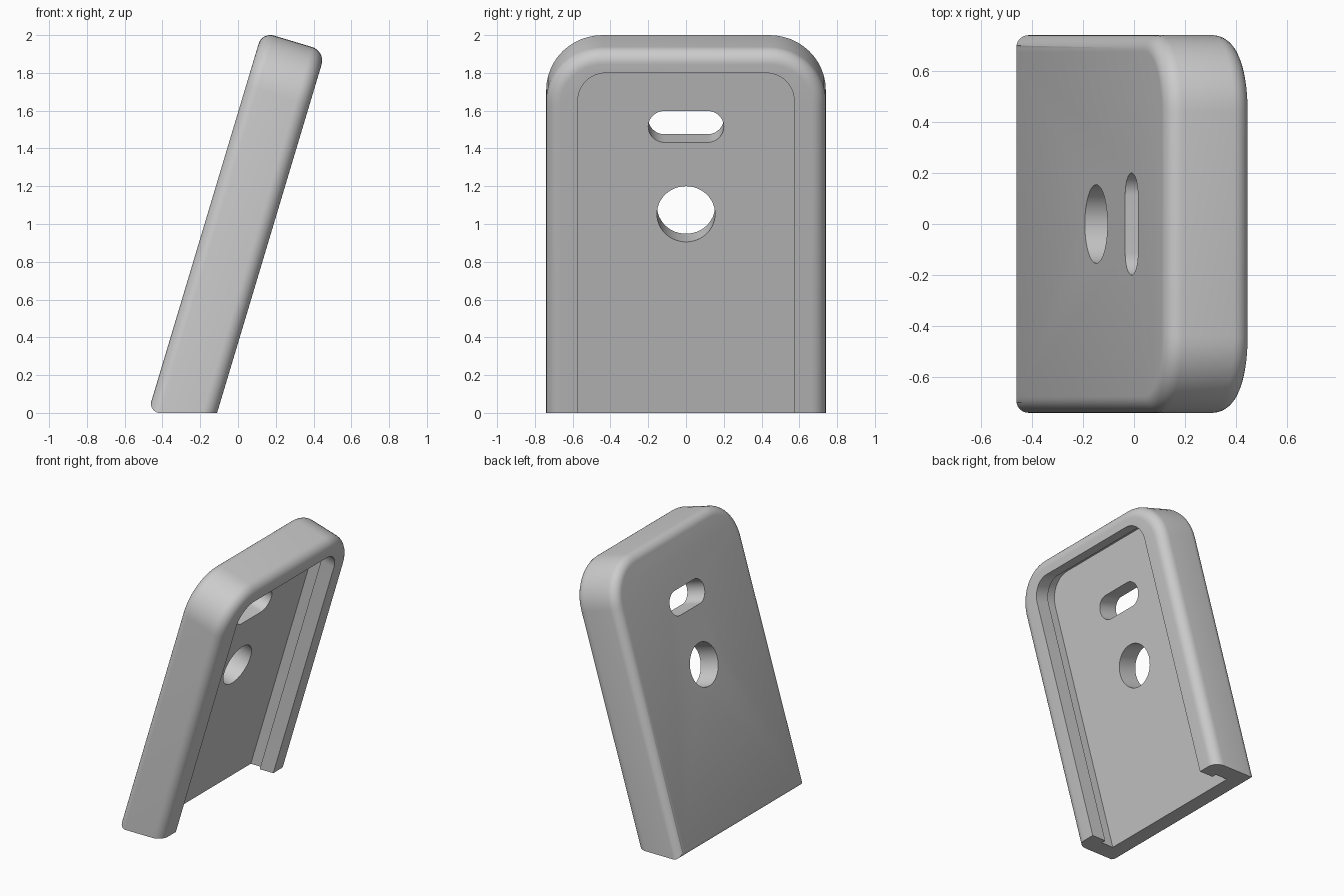
import bpy, bmesh, math
from mathutils import Vector

if "Cube" in bpy.data.objects:
    bpy.data.objects.remove(bpy.data.objects["Cube"])

TILT = math.radians(16.7)
C, S = math.cos(TILT), math.sin(TILT)
BACK, FRONT, TOP, HALF = -0.457, -0.106, 1.968, 0.74
FLOOR = BACK + 0.15        # inner face of the back plate
LIP = FRONT - 0.107        # underside of the retaining lip


def place(u, v, w):
    """Slab coordinates (thickness, width, length) to tilted world space."""
    return Vector((u * C + w * S, v, -u * S + w * C))


def arch(half, top, r, bottom=-0.5, n=12):
    """Straight-sided outline with two rounded upper corners."""
    pts = [(-half, bottom), (half, bottom)]
    for side, start in ((1, 0), (-1, 90)):
        for i in range(n + 1):
            a = math.radians(start + 90 * i / n)
            pts.append((side * (half - r) + r * math.cos(a), top - r + r * math.sin(a)))
    return pts


def stadium(half, r, w0, n=24):
    """Slot outline; becomes a circle when half equals r."""
    pts = []
    for side, start in ((1, -90), (-1, 90)):
        for i in range(n + 1):
            if half == r and i == n:
                continue
            a = math.radians(start + 180 * i / n)
            pts.append((side * (half - r) + r * math.cos(a), w0 + r * math.sin(a)))
    return pts


def loft(name, layers):
    """Skin a stack of (depth, outline) layers and cap both ends."""
    bm = bmesh.new()
    rings = [[bm.verts.new(place(u, v, w)) for v, w in pts] for u, pts in layers]
    for a, b in zip(rings, rings[1:]):
        for i in range(len(a)):
            j = (i + 1) % len(a)
            bm.faces.new((a[i], a[j], b[j], b[i]))
    bm.faces.new(rings[0])
    bm.faces.new(rings[-1])
    bmesh.ops.recalc_face_normals(bm, faces=bm.faces)
    return to_object(name, bm)


def to_object(name, bm):
    me = bpy.data.meshes.new(name)
    bm.to_mesh(me)
    bm.free()
    ob = bpy.data.objects.new(name, me)
    bpy.context.collection.objects.link(ob)
    return ob


# Slab with filleted back and front rims
layers = []
RB, RF, N = 0.065, 0.075, 8
for i in range(N + 1):
    a = math.pi / 2 * i / N
    d = RB * (1 - math.sin(a))
    layers.append((BACK + RB * (1 - math.cos(a)), arch(HALF - d, TOP - d, 0.3 - d)))
for i in range(N + 1):
    a = math.pi / 2 * i / N
    d = RF * (1 - math.cos(a))
    layers.append((FRONT - RF * (1 - math.sin(a)), arch(HALF - d, TOP - d, 0.3 - d)))
body = loft("tilted_case", layers)

# Level the foot and round its rear edge with tangent planes
bm = bmesh.new()
bm.from_mesh(body.data)
r = 0.048
centre = Vector((BACK / C + r / math.tan((math.pi / 2 - TILT) / 2), 0, r))
sweep = math.pi / 2 + TILT
for i in range(7):
    a = -math.pi / 2 - sweep * i / 6
    nrm = Vector((math.cos(a), 0, math.sin(a)))
    if i == 6:
        break                      # last plane is the back face itself
    cut = bmesh.ops.bisect_plane(bm, geom=bm.verts[:] + bm.edges[:] + bm.faces[:], dist=1e-6,
                                 plane_co=centre + nrm * r, plane_no=nrm, clear_outer=True)
    rim = [e for e in bm.edges if e.is_boundary]
    if rim:
        bmesh.ops.holes_fill(bm, edges=rim, sides=0)
bmesh.ops.recalc_face_normals(bm, faces=bm.faces)
bm.to_mesh(body.data)
bm.free()


def carve(name, u0, u1, outline):
    cutter = loft(name, [(u0, outline), (u1, outline)])
    cutter.hide_render = True
    mod = body.modifiers.new(name, 'BOOLEAN')
    mod.operation = 'DIFFERENCE'
    mod.solver = 'EXACT'
    mod.object = cutter
    bpy.context.view_layer.objects.active = body
    bpy.ops.object.modifier_apply(modifier=mod.name)
    bpy.data.objects.remove(cutter)


# Undercut pocket, front opening inside the lip, and the two plate holes
carve("pocket", FLOOR, LIP, arch(0.608, 1.883, 0.187))
carve("opening", (FLOOR + LIP) / 2, FRONT + 0.2, arch(0.572, 1.847, 0.15))
carve("slot", BACK - 0.1, FLOOR + 0.03, stadium(0.2, 0.087, 1.49))
carve("round_hole", BACK - 0.1, FLOOR + 0.03, stadium(0.154, 0.154, 1.007))

bpy.ops.object.select_all(action='DESELECT')
body.select_set(True)
bpy.context.view_layer.objects.active = body
bpy.ops.object.shade_smooth_by_angle(angle=math.radians(30))
